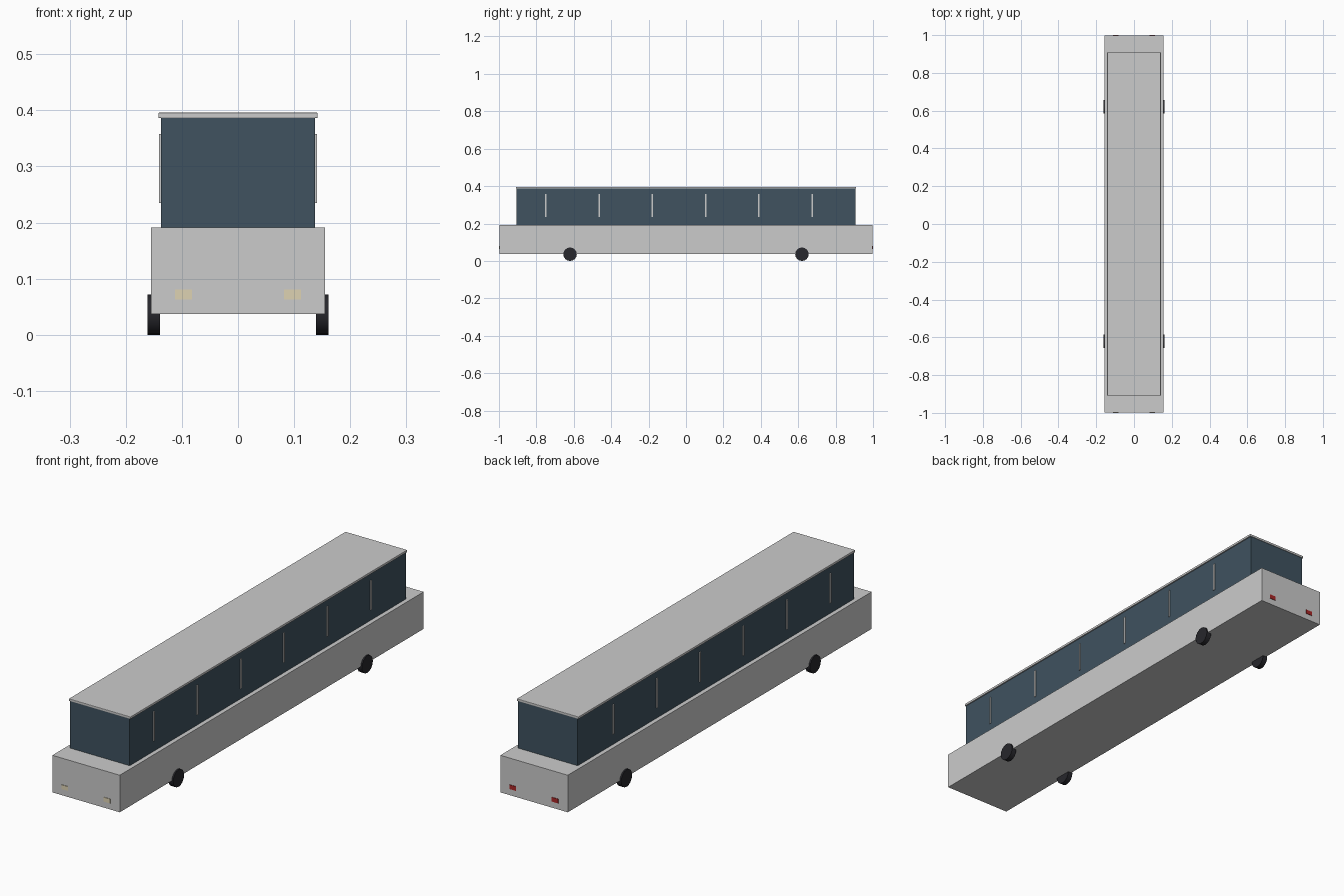
import bpy
import math

if "Cube" in bpy.data.objects:
    bpy.data.objects.remove(bpy.data.objects["Cube"])


def material(name, rgb):
    m = bpy.data.materials.new(name)
    m.diffuse_color = (*rgb, 1)
    m.use_nodes = True
    m.node_tree.nodes["Principled BSDF"].inputs["Base Color"].default_value = m.diffuse_color
    return m


glass = material("dark_glass", (0.05, 0.085, 0.115))
rubber = material("rubber", (0.02, 0.02, 0.025))
lamp = material("lamp", (0.73, 0.65, 0.45))
red = material("red_lamp", (0.4, 0.02, 0.02))


def box(name, x, y, z, mat=None, bevel=0):
    """Box from (min, max) ranges on each axis."""
    mid = [(r[0] + r[1]) / 2 for r in (x, y, z)]
    bpy.ops.mesh.primitive_cube_add(size=1, location=mid)
    ob = bpy.context.object
    ob.name = name
    ob.scale = [r[1] - r[0] for r in (x, y, z)]
    bpy.ops.object.transform_apply(location=False, rotation=False, scale=True)
    if mat:
        ob.data.materials.append(mat)
    if bevel:
        b = ob.modifiers.new("edge", 'BEVEL')
        b.width = bevel
        b.segments = 2
    return ob


# Lower body, glazed upper cabin and roof cap
box("lower_body", (-0.155, 0.155), (-0.998, 0.998), (0.037, 0.191))
box("window_band", (-0.137, 0.137), (-0.907, 0.907), (0.191, 0.387), glass)
box("roof", (-0.142, 0.142), (-0.909, 0.909), (0.386, 0.396), bevel=0.002)

for side, s in (("left", -1), ("right", 1)):
    # Window pillars
    for i in range(6):
        y = -0.75 + 0.285 * i
        xs = sorted((s * 0.134, s * 0.1405))
        box(f"{side}_window_pillar_{i + 1}", xs, (y - 0.004, y + 0.004), (0.235, 0.358))

    # Headlights and tail lights
    xs = (s * 0.097 - 0.015, s * 0.097 + 0.015)
    box(f"{side}_headlight", xs, (-1.0, -0.99), (0.063, 0.081), lamp)
    box(f"{side}_tail_light", xs, (0.99, 1.0), (0.063, 0.081), red)

    # Wheels
    for end, y in (("front", -0.62), ("rear", 0.62)):
        bpy.ops.mesh.primitive_cylinder_add(
            vertices=16, radius=0.036, depth=0.022,
            location=(s * 0.15, y, 0.036), rotation=(0, math.pi / 2, 0))
        wheel = bpy.context.object
        wheel.name = f"{end}_{side}_wheel"
        wheel.data.materials.append(rubber)
        bpy.ops.object.shade_smooth_by_angle()
